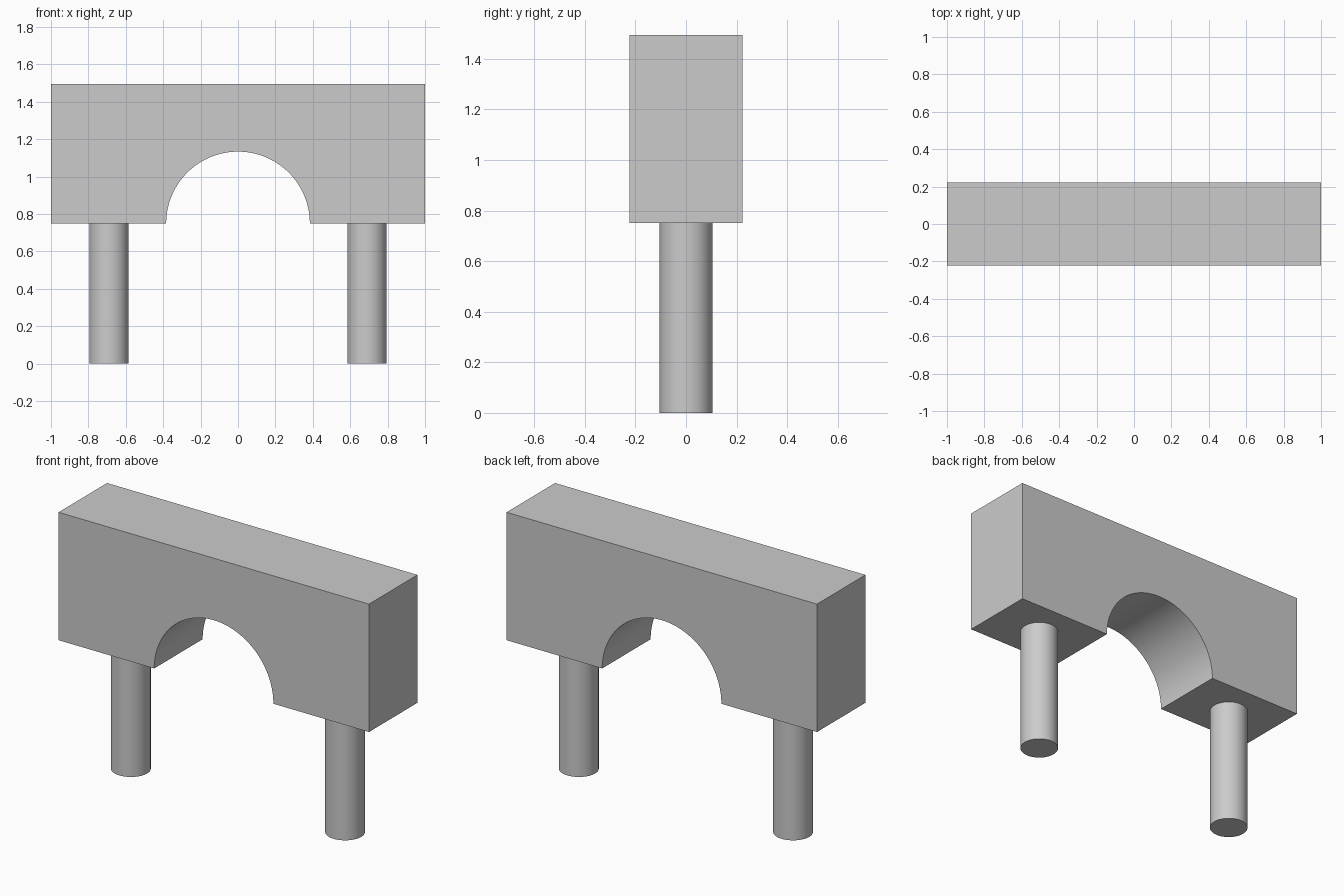
import bpy
import bmesh
import math

cube = bpy.data.objects.get("Cube")
if cube:
    bpy.data.objects.remove(cube, do_unlink=True)

# Overall dimensions
HALF_LENGTH, HALF_DEPTH = 1.0, 0.223
UNDERSIDE, TOP = 0.75, 1.495
ARCH_RADIUS, ARCH_STEPS = 0.384, 64
PILLAR_X, PILLAR_RADIUS = 0.69, 0.105

# Single grey material
grey = bpy.data.materials.new("plain_grey")
grey.use_nodes = True
colour = (0.6, 0.6, 0.6, 1)
grey.diffuse_color = colour
grey.node_tree.nodes["Principled BSDF"].inputs["Base Color"].default_value = colour


def finish(obj, name):
    obj.name = obj.data.name = name
    obj.data.materials.append(grey)
    bpy.ops.object.select_all(action="DESELECT")
    obj.select_set(True)
    bpy.context.view_layer.objects.active = obj
    bpy.ops.object.shade_smooth_by_angle(angle=math.radians(30))


# Arched block: side profile extruded through its depth
profile = [(HALF_LENGTH, UNDERSIDE), (HALF_LENGTH, TOP),
           (-HALF_LENGTH, TOP), (-HALF_LENGTH, UNDERSIDE)]
for i in range(ARCH_STEPS + 1):
    a = math.pi * (1 - i / ARCH_STEPS)
    profile.append((ARCH_RADIUS * math.cos(a), UNDERSIDE + ARCH_RADIUS * math.sin(a)))

bm = bmesh.new()
face = bm.faces.new([bm.verts.new((x, -HALF_DEPTH, z)) for x, z in profile])
extruded = bmesh.ops.extrude_face_region(bm, geom=[face], use_keep_orig=True)["geom"]
moved = [g for g in extruded if isinstance(g, bmesh.types.BMVert)]
bmesh.ops.translate(bm, verts=moved, vec=(0, 2 * HALF_DEPTH, 0))
bmesh.ops.recalc_face_normals(bm, faces=bm.faces)
mesh = bpy.data.meshes.new("arched_block")
bm.to_mesh(mesh)
bm.free()
block = bpy.data.objects.new("arched_block", mesh)
bpy.context.collection.objects.link(block)
finish(block, "arched_block")

# Round pillars under each end
for side, name in ((1, "left_pillar"), (-1, "right_pillar")):
    bpy.ops.mesh.primitive_cylinder_add(
        vertices=64, radius=PILLAR_RADIUS, depth=UNDERSIDE,
        location=(side * PILLAR_X, 0, UNDERSIDE / 2))
    finish(bpy.context.object, name)
